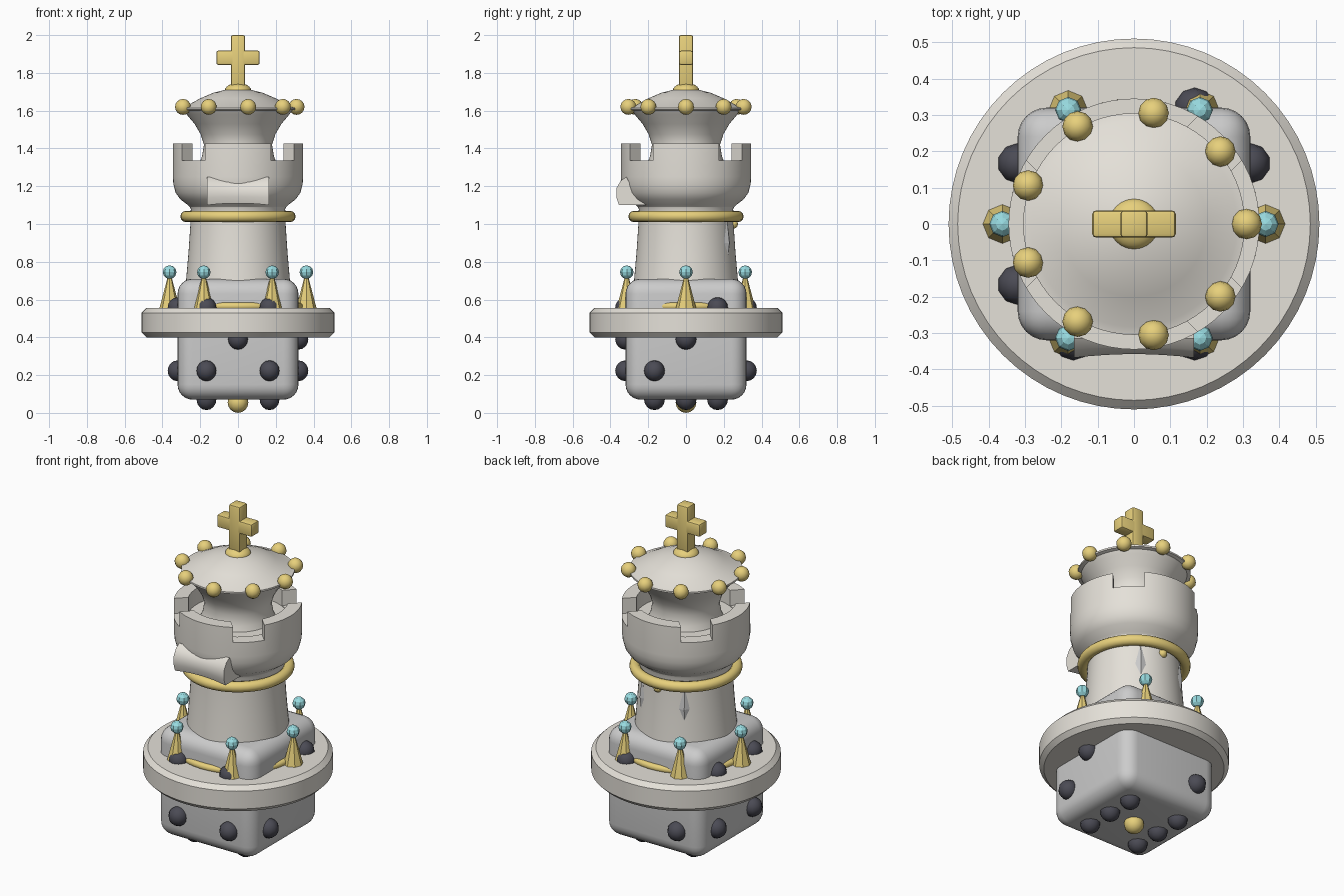
import bpy, bmesh, math
from mathutils import Matrix, Vector

if "Cube" in bpy.data.objects:
    bpy.data.objects.remove(bpy.data.objects["Cube"])


def mat(name, col):
    m = bpy.data.materials.new(name)
    m.diffuse_color = (*col, 1)
    m.use_nodes = True
    m.node_tree.nodes["Principled BSDF"].inputs["Base Color"].default_value = m.diffuse_color
    return m


STONE = mat("stone", (0.78, 0.75, 0.69))
GREY = mat("grey_stone", (0.55, 0.55, 0.56))
DARK = mat("dark_pip", (0.07, 0.07, 0.09))
GOLD = mat("gold", (0.8, 0.63, 0.2))
TEAL = mat("teal", (0.32, 0.72, 0.76))


def finish(bm, name, material, smooth=35):
    bmesh.ops.recalc_face_normals(bm, faces=bm.faces)
    me = bpy.data.meshes.new(name)
    bm.to_mesh(me)
    bm.free()
    ob = bpy.data.objects.new(name, me)
    bpy.context.collection.objects.link(ob)
    me.materials.append(material)
    bpy.ops.object.select_all(action='DESELECT')
    ob.select_set(True)
    bpy.context.view_layer.objects.active = ob
    if smooth:
        bpy.ops.object.shade_smooth_by_angle(angle=math.radians(smooth))
    return ob


def lathe(name, profile, material, closed=False, segs=64):
    bm = bmesh.new()
    vs = [bm.verts.new((r, 0, z)) for r, z in profile]
    pairs = list(zip(vs, vs[1:])) + ([(vs[-1], vs[0])] if closed else [])
    edges = [bm.edges.new(p) for p in pairs]
    bmesh.ops.spin(bm, geom=vs + edges, cent=(0, 0, 0), axis=(0, 0, 1),
                   angle=2 * math.pi, steps=segs)
    bmesh.ops.remove_doubles(bm, verts=bm.verts, dist=1e-5)
    return finish(bm, name, material)


def balls(name, points, r, material, u=10, v=8, smooth=40):
    bm = bmesh.new()
    for p in points:
        bmesh.ops.create_uvsphere(bm, u_segments=u, v_segments=v, radius=r,
                                  matrix=Matrix.Translation(p))
    return finish(bm, name, material, smooth)


def box(name, centre, size, material, bevel=0.0, segs=1):
    bm = bmesh.new()
    bmesh.ops.create_cube(bm, size=1, matrix=Matrix.Translation(centre) @ Matrix.Diagonal((*size, 1)))
    if bevel:
        bmesh.ops.bevel(bm, geom=bm.edges[:], offset=bevel, segments=segs, profile=0.5, affect='EDGES')
    return finish(bm, name, material, 40)


def polar(r, deg, z):
    a = math.radians(deg)
    return Vector((r * math.cos(a), r * math.sin(a), z))


# Die body with raised pips, gold ball underneath
C, H, S = 0.39, 0.32, 0.167
box("die_body", (0, 0, C), (2 * H, 2 * H, 2 * H), GREY, 0.08, 6)
pips = [(x, y, C - H) for x in (-S, S) for y in (-S, 0, S)]                # bottom six
pips += [(x, -H, C + z) for x in (-S, S) for z in (-S, S)] + [(0, -H, C)]  # front five
pips += [(-S, H, C - S), (S, H, C + S)]                                    # back two
pips += [(H, t, C + t) for t in (-S, 0, S)]                                # right three
pips += [(-H, y, C + z) for y in (-S, S) for z in (-S, S)]                 # left four
balls("die_pips", pips, 0.055, DARK)
balls("bottom_ball", [(0, 0, 0.055)], 0.055, GOLD, 12, 8)

# Base disc and thin ring lying on it
lathe("base_disc", [(0, 0.4), (0.485, 0.4), (0.51, 0.425), (0.51, 0.53), (0.485, 0.555), (0, 0.555)], STONE)


def torus(name, R, r, z):
    prof = [(R + r * math.cos(i * math.pi / 6), z + r * math.sin(i * math.pi / 6)) for i in range(12)]
    return lathe(name, prof, GOLD, True, 48)


torus("disc_ring", 0.325, 0.02, 0.565)

# Six spikes with teal tips
bm = bmesh.new()
for k in range(6):
    bmesh.ops.create_cone(bm, cap_ends=True, segments=8, radius1=0.055, radius2=0.01, depth=0.17,
                          matrix=Matrix.Translation(polar(0.362, 60 * k, 0.635)))
finish(bm, "spikes", GOLD, 0)
balls("spike_tips", [polar(0.362, 60 * k, 0.745) for k in range(6)], 0.036, TEAL, 8, 6, 0)

# Tower shaft and collar
lathe("tower_shaft", [(0, 0.6), (0.285, 0.6), (0.275, 0.7), (0.262, 0.85), (0.252, 1.0),
                      (0.25, 1.08), (0.26, 1.1), (0, 1.1)], STONE)
torus("collar_ring", 0.275, 0.03, 1.04)
balls("gold_drip", [polar(0.25, 88, 1.0)], 0.025, GOLD)

# Battlement cup with four diagonal notches
cup = lathe("battlement_cup", [(0, 1.09), (0.255, 1.09), (0.265, 1.1), (0.305, 1.13), (0.33, 1.165),
                               (0.342, 1.21), (0.345, 1.25), (0.345, 1.425), (0.27, 1.425),
                               (0.27, 1.33), (0, 1.33)], STONE)
for a in (45, -45):
    cut = box("notch_cutter", (0, 0, 1.435), (1, 0.17, 0.2), STONE)
    cut.rotation_euler.z = math.radians(a)
    cut.hide_render = True
    cut.hide_set(True)
    mod = cup.modifiers.new("notch", 'BOOLEAN')
    mod.operation, mod.solver, mod.object = 'DIFFERENCE', 'EXACT', cut
bpy.context.view_layer.update()
bpy.ops.object.select_all(action='DESELECT')
bpy.context.view_layer.objects.active = cup
cup.select_set(True)
for m in list(cup.modifiers):
    bpy.ops.object.modifier_apply(modifier=m.name)
bpy.ops.object.shade_smooth_by_angle(angle=math.radians(35))
for o in [o for o in bpy.data.objects if o.name.startswith("notch_cutter")]:
    bpy.data.objects.remove(o)

# Scroll on the front: cross-section flared at both ends
bm = bmesh.new()
section = [(-0.315, 1.25), (-0.345, 1.23), (-0.368, 1.19), (-0.368, 1.14), (-0.355, 1.1),
           (-0.21, 1.1), (-0.25, 1.13), (-0.28, 1.18)]
rings = []
for i in range(9):
    t = i / 4 - 1
    s = 0.85 + 0.15 * t * t
    rings.append([bm.verts.new((0.165 * t, -0.3 + (y + 0.3) * s, 1.165 + (z - 1.165) * s)) for y, z in section])
for a, b in zip(rings, rings[1:]):
    for j in range(len(section)):
        k = (j + 1) % len(section)
        bm.faces.new((a[j], a[k], b[k], b[j]))
bm.faces.new(rings[0])
bm.faces.new(rings[-1])
finish(bm, "front_scroll", STONE)

# Crack shards on the back of the shaft
bm = bmesh.new()
for deg, z, h in ((58, 0.9, 0.12), (123, 0.9, 0.12)):
    for s in (1, -1):
        base = Matrix.Translation(polar(0.256, deg, z)) @ Matrix.Rotation(math.radians(deg), 4, 'Z')
        tilt = base @ Matrix.Translation((0, 0, s * h / 2)) @ Matrix.Diagonal((0.5, 1, s, 1))
        bmesh.ops.create_cone(bm, cap_ends=True, segments=4, radius1=0.03, radius2=0.002, depth=h, matrix=tilt)
finish(bm, "crack_shards", GREY, 0)

# Crown with beads, knob and cross
lathe("crown", [(0, 1.32), (0.205, 1.32), (0.19, 1.36), (0.18, 1.42), (0.198, 1.475), (0.23, 1.53),
                (0.272, 1.58), (0.285, 1.6), (0.305, 1.605), (0.305, 1.615), (0.283, 1.62),
                (0.2, 1.665), (0.13, 1.695), (0.06, 1.712), (0, 1.72)], STONE)
balls("crown_beads", [polar(0.31, 40 * k, 1.62) for k in range(9)], 0.042, GOLD, 12, 8)
knob = balls("crown_knob", [(0, 0, 0)], 0.07, GOLD, 24, 12)
knob.scale.z = 0.6
knob.location.z = 1.705
box("cross_upright", (0, 0, 1.86), (0.075, 0.075, 0.28), GOLD, 0.01, 2)
box("cross_bar", (0, 0, 1.88), (0.23, 0.074, 0.075), GOLD, 0.01, 2)
